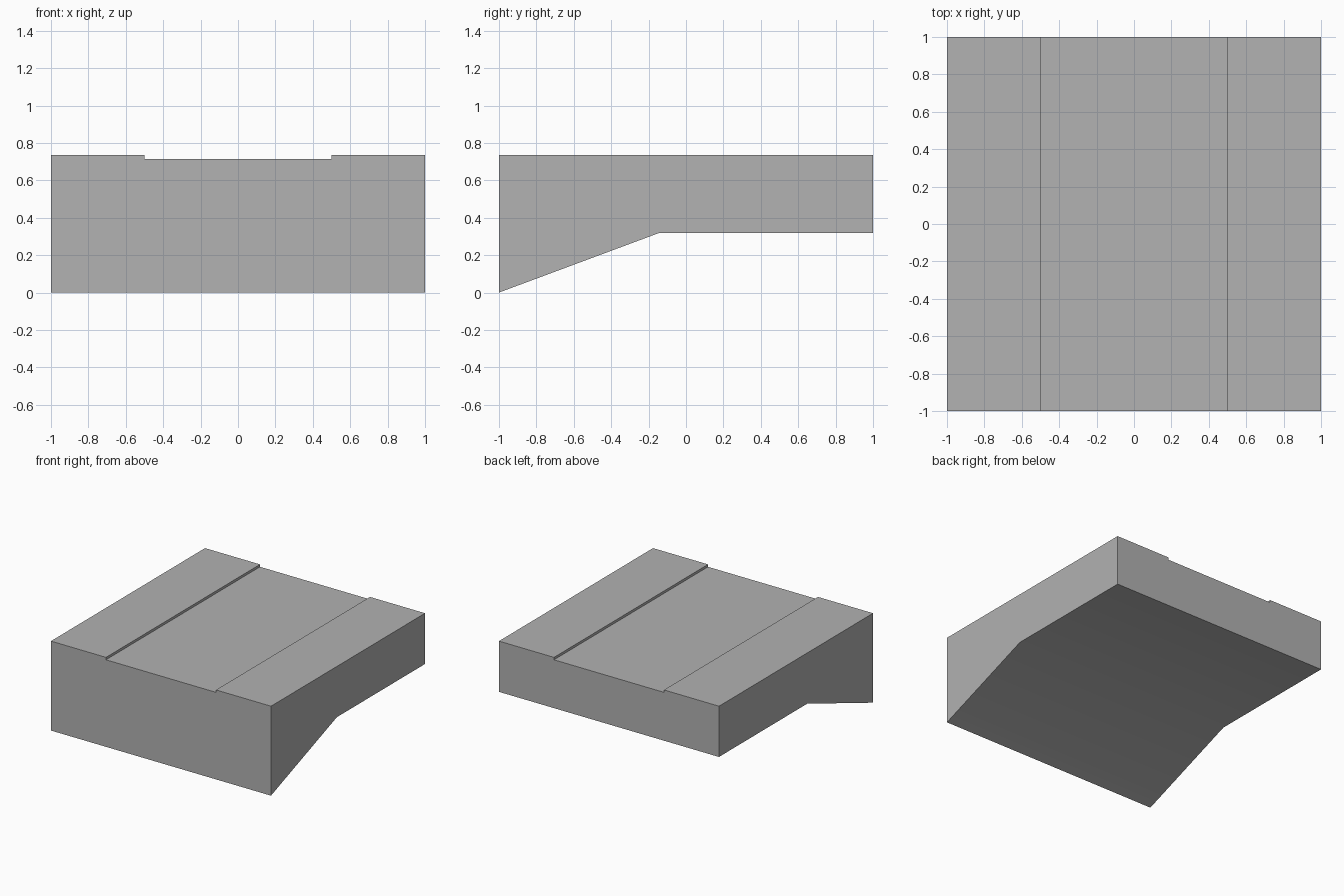
import bpy
import bmesh
import math

default = bpy.data.objects.get("Cube")
if default:
    bpy.data.objects.remove(default, do_unlink=True)

TOP, CHANNEL_FLOOR, UNDERSIDE = 0.735, 0.715, 0.318

grey = bpy.data.materials.new("plain_grey")
grey.use_nodes = True
colour = (0.445, 0.445, 0.445, 1)
grey.diffuse_color = colour
grey.node_tree.nodes["Principled BSDF"].inputs["Base Color"].default_value = colour


def extrude_profile(name, profile, half_width):
    """Sweep a closed (y, z) outline along x, centred on x = 0."""
    bm = bmesh.new()
    face = bm.faces.new([bm.verts.new((-half_width, y, z)) for y, z in profile])
    swept = bmesh.ops.extrude_face_region(bm, geom=[face])["geom"]
    verts = [v for v in swept if isinstance(v, bmesh.types.BMVert)]
    bmesh.ops.translate(bm, verts=verts, vec=(2 * half_width, 0, 0))
    bmesh.ops.recalc_face_normals(bm, faces=bm.faces)
    mesh = bpy.data.meshes.new(name)
    bm.to_mesh(mesh)
    bm.free()
    mesh.materials.append(grey)
    obj = bpy.data.objects.new(name, mesh)
    bpy.context.collection.objects.link(obj)
    return obj


# Slab with a deep front edge and a sloped underside
slab = extrude_profile("sloped_slab", [
    (-1, 0), (-0.145, UNDERSIDE), (1, UNDERSIDE), (1, TOP), (-1, TOP)], 1)

# Shallow channel running front to back along the top
cutter = extrude_profile("channel_cutter", [
    (-1.2, CHANNEL_FLOOR), (1.2, CHANNEL_FLOOR), (1.2, 1), (-1.2, 1)], 0.5)
cutter.hide_render = True

bpy.ops.object.select_all(action="DESELECT")
slab.select_set(True)
bpy.context.view_layer.objects.active = slab
cut = slab.modifiers.new("channel", "BOOLEAN")
cut.operation = "DIFFERENCE"
cut.solver = "EXACT"
cut.object = cutter
bpy.ops.object.modifier_apply(modifier=cut.name)
bpy.data.objects.remove(cutter, do_unlink=True)

# Soft bend on the underside, crisp edges elsewhere
bpy.ops.object.shade_smooth_by_angle(angle=math.radians(30))
